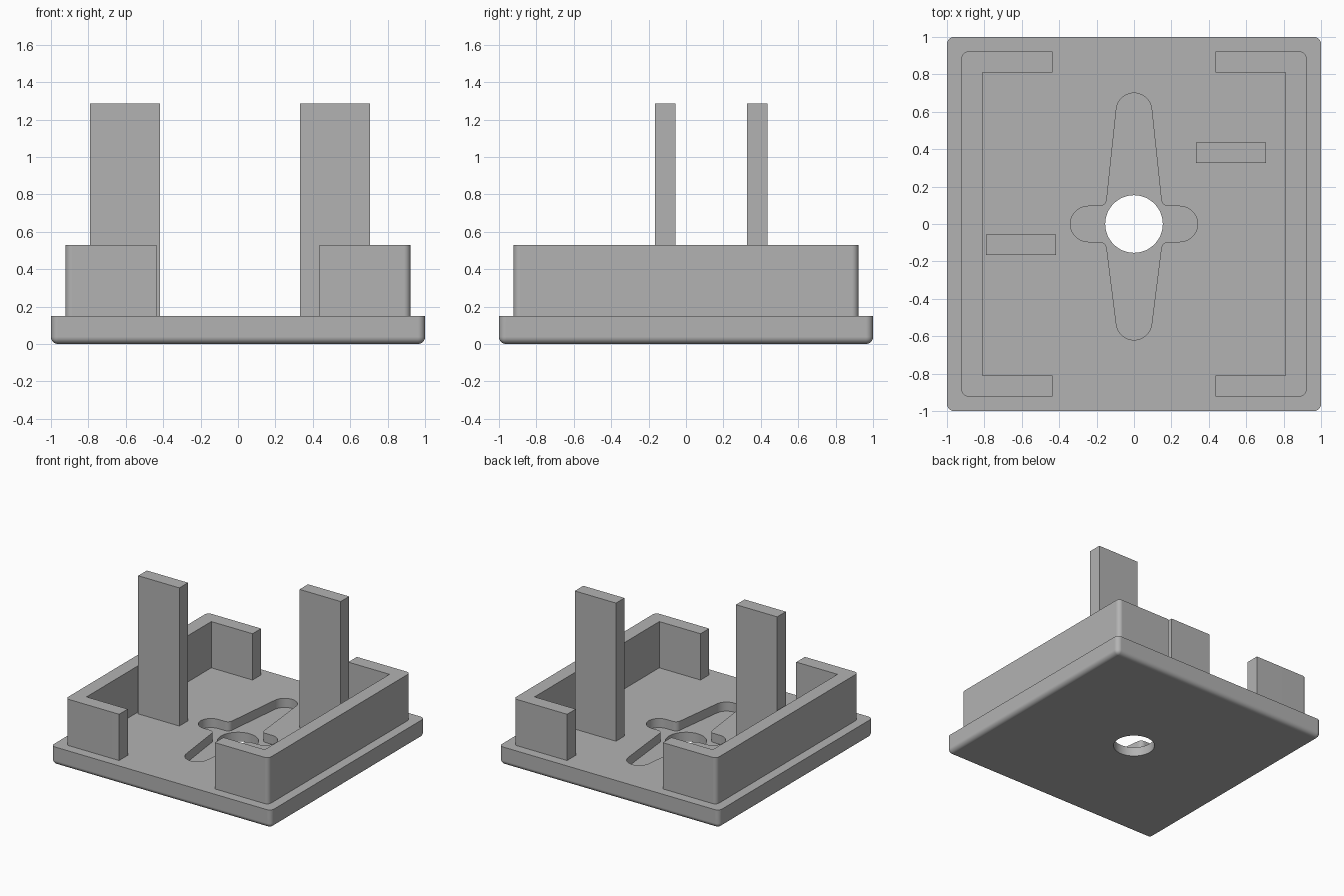
import bpy
import bmesh
from math import cos, sin, radians

cube = bpy.data.objects.get("Cube")
if cube:
    bpy.data.objects.remove(cube, do_unlink=True)

BASE_TOP, WALL_TOP, POST_TOP = 0.15, 0.53, 1.285
POCKET_FLOOR = 0.075

grey = bpy.data.materials.new("light grey plastic")
grey.use_nodes = True
grey.diffuse_color = (0.45, 0.45, 0.45, 1)
grey.node_tree.nodes["Principled BSDF"].inputs["Base Color"].default_value = grey.diffuse_color


def make_object(name, bm):
    mesh = bpy.data.meshes.new(name)
    bmesh.ops.recalc_face_normals(bm, faces=bm.faces)
    bm.to_mesh(mesh)
    bm.free()
    mesh.materials.append(grey)
    obj = bpy.data.objects.new(name, mesh)
    bpy.context.collection.objects.link(obj)
    return obj


def smooth(obj):
    obj.data.shade_smooth()
    obj.data.set_sharp_from_angle(angle=radians(30))
    mod = obj.modifiers.new("even shading", "WEIGHTED_NORMAL")
    mod.keep_sharp = True


def prism(name, outline, z0, z1):
    bm = bmesh.new()
    face = bm.faces.new([bm.verts.new((x, y, z0)) for x, y in outline])
    top = bmesh.ops.extrude_face_region(bm, geom=[face], use_keep_orig=True)["geom"]
    for v in top:
        if isinstance(v, bmesh.types.BMVert):
            v.co.z = z1
    return make_object(name, bm)


def box_mesh(x0, x1, y0, y1, z0, z1):
    bm = bmesh.new()
    bmesh.ops.create_cube(bm, size=1)
    for v in bm.verts:
        v.co = (x1 if v.co.x > 0 else x0,
                y1 if v.co.y > 0 else y0,
                z1 if v.co.z > 0 else z0)
    return bm


def arc(cx, cy, r, start, end, steps=10):
    angles = [radians(start + (end - start) * i / steps) for i in range(steps + 1)]
    return [(cx + r * cos(a), cy + r * sin(a)) for a in angles]


def cut(obj, cutter):
    mod = obj.modifiers.new("cut", "BOOLEAN")
    mod.operation, mod.solver, mod.object = "DIFFERENCE", "EXACT", cutter
    bpy.context.view_layer.objects.active = obj
    bpy.ops.object.modifier_apply(modifier=mod.name)
    bpy.data.objects.remove(cutter, do_unlink=True)


# Base plate: rounded upright corners and bottom rim, crisp top edge
bm = box_mesh(-1, 1, -1, 1, 0, BASE_TOP)
edges = [e for e in bm.edges if min(v.co.z for v in e.verts) < BASE_TOP / 2]
bmesh.ops.bevel(bm, geom=edges, offset=0.038, offset_type="OFFSET",
                segments=6, profile=0.5, affect="EDGES")
base = make_object("base_plate", bm)


# Cross-shaped pocket, traced one quadrant at a time
def quadrant(sx, sy, cap_y):
    pts = arc(0.245, 0, 0.095, 0, 90)
    pts += arc(0.185, 0.135, 0.04, 270, 180, 6)
    pts += arc(0, cap_y, 0.095, 5, 90)
    pts = [(sx * x, sy * y) for x, y in pts]
    return pts if sx * sy > 0 else pts[::-1]


pocket = []
for sx, sy, cap_y in ((1, 1, 0.605), (-1, 1, 0.605), (-1, -1, 0.525), (1, -1, 0.525)):
    # neighbouring quadrants share their end point
    pocket += quadrant(sx, sy, cap_y)[:-1]
cut(base, prism("pocket_cutter", pocket, POCKET_FLOOR, 0.3))

# Round through hole
cut(base, prism("hole_cutter", arc(0, 0, 0.154, 0, 360, 48)[:-1], -0.1, 0.3))
smooth(base)

# C-shaped walls along both sides
OUT, INN, END, R = 0.922, 0.81, 0.435, 0.035
for name, s in (("left_wall", 1), ("right_wall", -1)):
    outline = [(END, -OUT)]
    outline += arc(OUT - R, R - OUT, R, -90, 0, 6)
    outline += arc(OUT - R, OUT - R, R, 0, 90, 6)
    outline += [(END, OUT), (END, INN), (INN, INN), (INN, -INN), (END, -INN)]
    smooth(prism(name, [(s * x, y) for x, y in outline], BASE_TOP, WALL_TOP))

# Tall flat posts
make_object("left_post", box_mesh(0.332, 0.706, 0.325, 0.435, BASE_TOP, POST_TOP))
make_object("right_post", box_mesh(-0.79, -0.416, -0.167, -0.055, BASE_TOP, POST_TOP))
